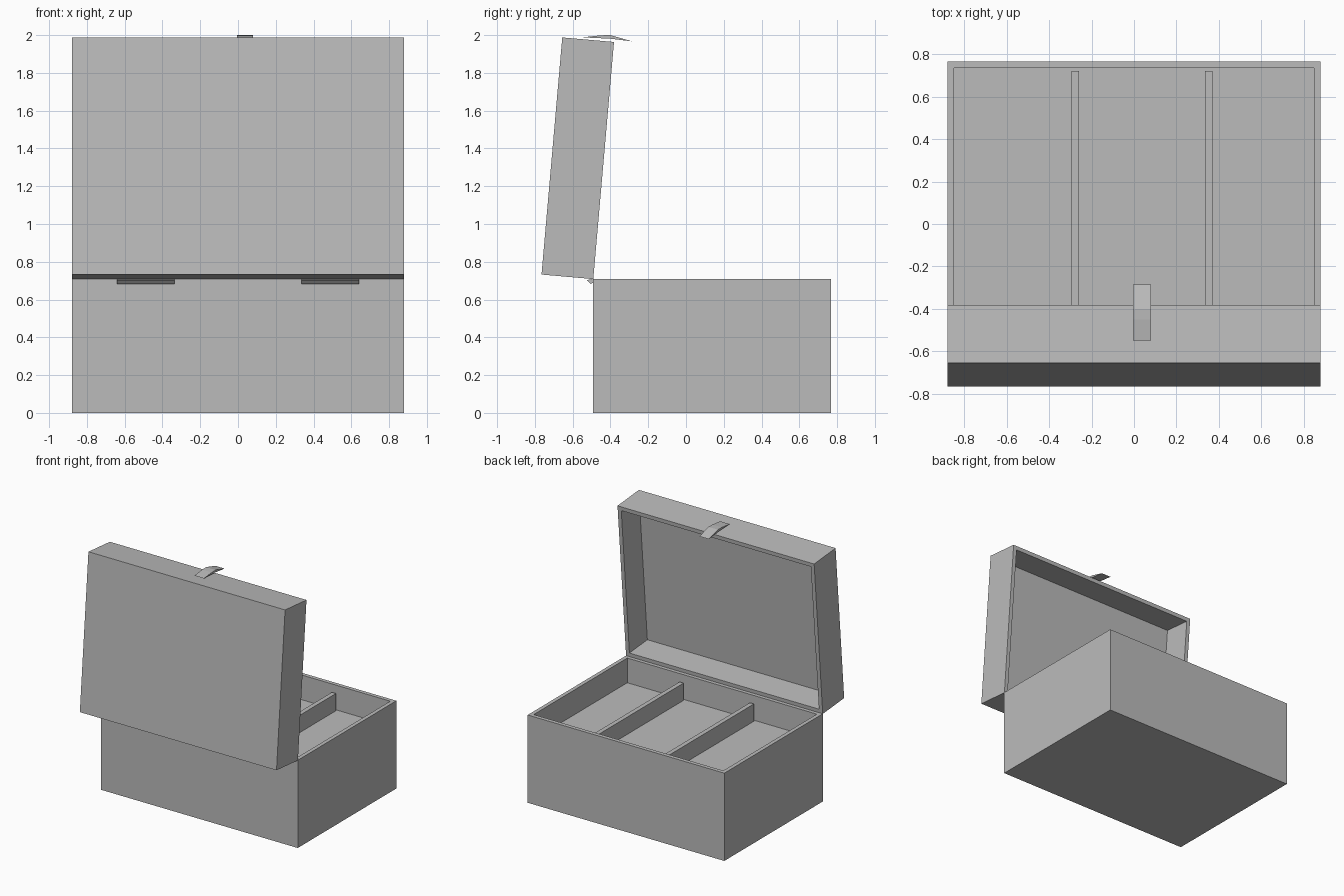
import bpy, bmesh
from math import radians
from mathutils import Matrix

cube = bpy.data.objects.get("Cube")
if cube:
    bpy.data.objects.remove(cube, do_unlink=True)

grey = bpy.data.materials.new("plain_grey")
grey.use_nodes = True
COLOUR = (0.5, 0.5, 0.5, 1)
grey.diffuse_color = COLOUR
grey.node_tree.nodes["Principled BSDF"].inputs["Base Color"].default_value = COLOUR

WIDTH, DEPTH, WALL = 1.76, 1.26, 0.045
BOX_TOP, FLOOR = 0.71, 0.51
BOX_Y = 0.137


def finish(name, bm):
    bmesh.ops.recalc_face_normals(bm, faces=bm.faces)
    mesh = bpy.data.meshes.new(name)
    bm.to_mesh(mesh)
    bm.free()
    mesh.materials.append(grey)
    obj = bpy.data.objects.new(name, mesh)
    bpy.context.collection.objects.link(obj)
    return obj


def block(bm, size, centre):
    return bmesh.ops.create_cube(
        bm, size=1, matrix=Matrix.Translation(centre) @ Matrix.Diagonal((*size, 1)))


def tray(name, height, hollow):
    """Open box standing on its own z = 0, with an inset rim and a sunken floor."""
    bm = bmesh.new()
    block(bm, (WIDTH, DEPTH, height), (0, 0, height / 2))
    top = max(bm.faces, key=lambda f: f.calc_center_median().z)
    bmesh.ops.inset_region(bm, faces=[top], thickness=WALL)
    sunk = bmesh.ops.extrude_discrete_faces(bm, faces=[top])["faces"][0]
    bmesh.ops.translate(bm, verts=sunk.verts, vec=(0, 0, -hollow))
    return finish(name, bm)


def side_profile(name, points, x0, x1):
    """Extrude a (y, z) outline along x."""
    bm = bmesh.new()
    face = bm.faces.new([bm.verts.new((x0, y, z)) for y, z in points])
    out = bmesh.ops.extrude_face_region(bm, geom=[face])["geom"]
    moved = [g for g in out if isinstance(g, bmesh.types.BMVert)]
    bmesh.ops.translate(bm, verts=moved, vec=(x1 - x0, 0, 0))
    if not face.is_valid or len(bm.faces) < len(points) + 2:
        bmesh.ops.holes_fill(bm, edges=bm.edges)
    return finish(name, bm)


# Box body
body = tray("box_body", BOX_TOP, BOX_TOP - FLOOR)
body.location.y = BOX_Y

# Compartment dividers, slightly lower than the rim
for name, x in (("right_divider", 0.353), ("left_divider", -0.277)):
    bm = bmesh.new()
    block(bm, (0.036, DEPTH - 2 * WALL, 0.14), (x, BOX_Y, FLOOR + 0.07))
    finish(name, bm)

# Open lid, leaning slightly past upright
lid = tray("lid", 0.275, 0.23)
lid.location = (0, -0.71, 1.36)
lid.rotation_euler.x = radians(-95)

# Bent clasp tab on the lid edge
side_profile("clasp_tab", [(-0.55, 1.988), (-0.45, 1.999), (-0.40, 2.0),
                           (-0.285, 1.967), (-0.40, 1.981)], -0.005, 0.08)

# Pair of hinges under the lid
hinge = [(-0.525, 0.703), (-0.49, 0.71), (-0.49, 0.69), (-0.505, 0.682)]
for name, x in (("right_hinge", -0.64), ("left_hinge", 0.335)):
    side_profile(name, hinge, x, x + 0.305)
